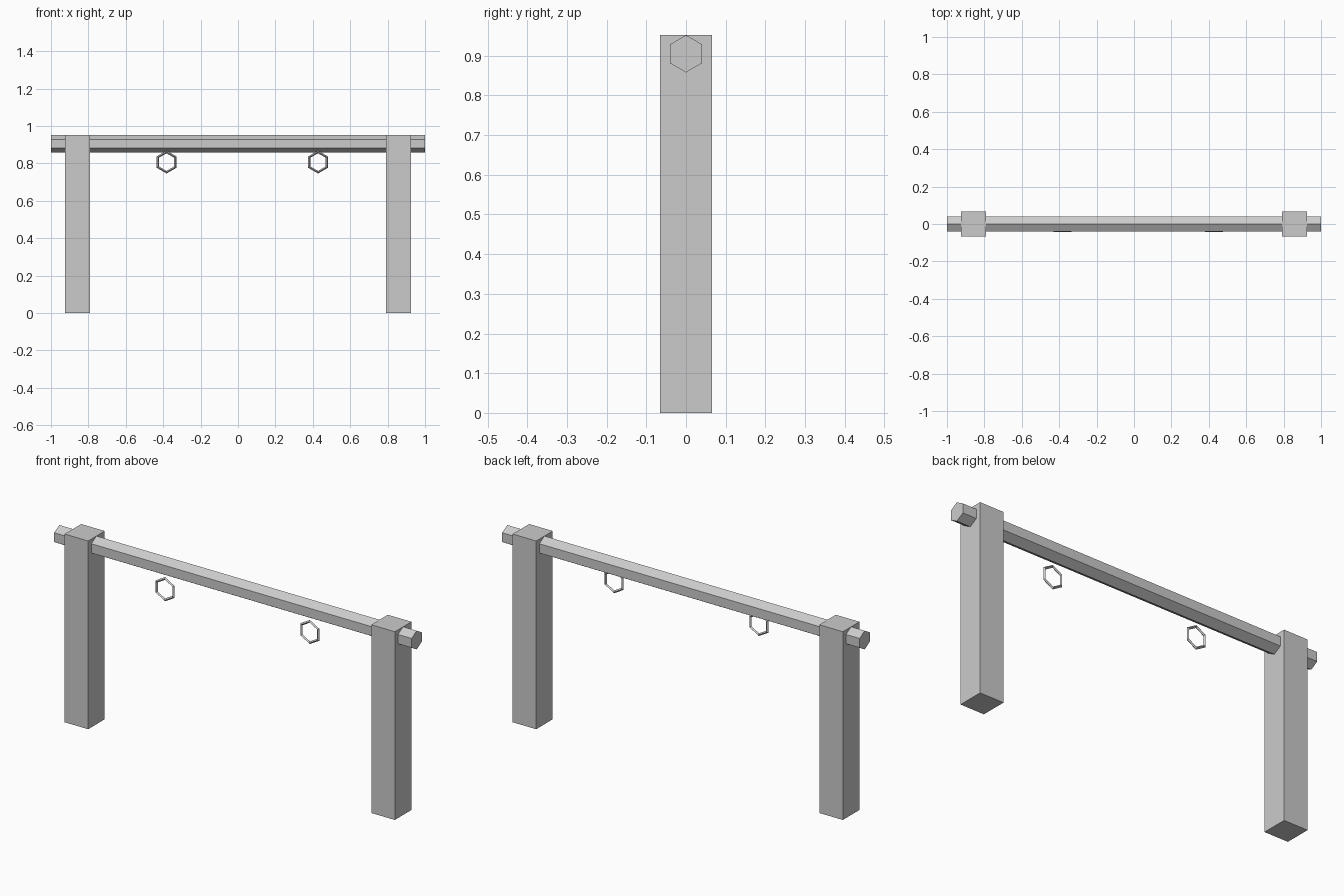
import bpy
from math import pi

if "Cube" in bpy.data.objects:
    bpy.data.objects.remove(bpy.data.objects["Cube"])

POST_W, POST_H = 0.132, 0.952
BEAM_R = 0.047


def post(name, x):
    bpy.ops.mesh.primitive_cube_add(size=1, location=(x, 0, POST_H / 2))
    ob = bpy.context.object
    ob.name = name
    ob.scale = (POST_W, POST_W, POST_H)
    bpy.ops.object.transform_apply(location=False, rotation=False, scale=True)


def ring(name, x):
    bpy.ops.mesh.primitive_torus_add(
        major_segments=6, minor_segments=4, major_radius=0.054, minor_radius=0.007,
        location=(x, -0.037, 0.807), rotation=(pi / 2, pi / 6, 0))
    bpy.context.object.name = name


# Square upright posts
post("left_post", -0.858)
post("right_post", 0.858)

# Hexagonal cross beam running through both posts, one edge up
bpy.ops.mesh.primitive_cylinder_add(
    vertices=6, radius=BEAM_R, depth=2,
    location=(0, 0, POST_H - BEAM_R), rotation=(0, pi / 2, 0))
beam = bpy.context.object
beam.name = "cross_beam"
# Keep a vertex pointing straight up
top = max((beam.matrix_basis @ v.co).z for v in beam.data.vertices)
if top < POST_H - 0.002:
    for v in beam.data.vertices:
        v.co.x, v.co.y = v.co.y, -v.co.x

# Six-sided tether rings below the front of the beam
ring("left_ring", -0.382)
ring("right_ring", 0.428)
